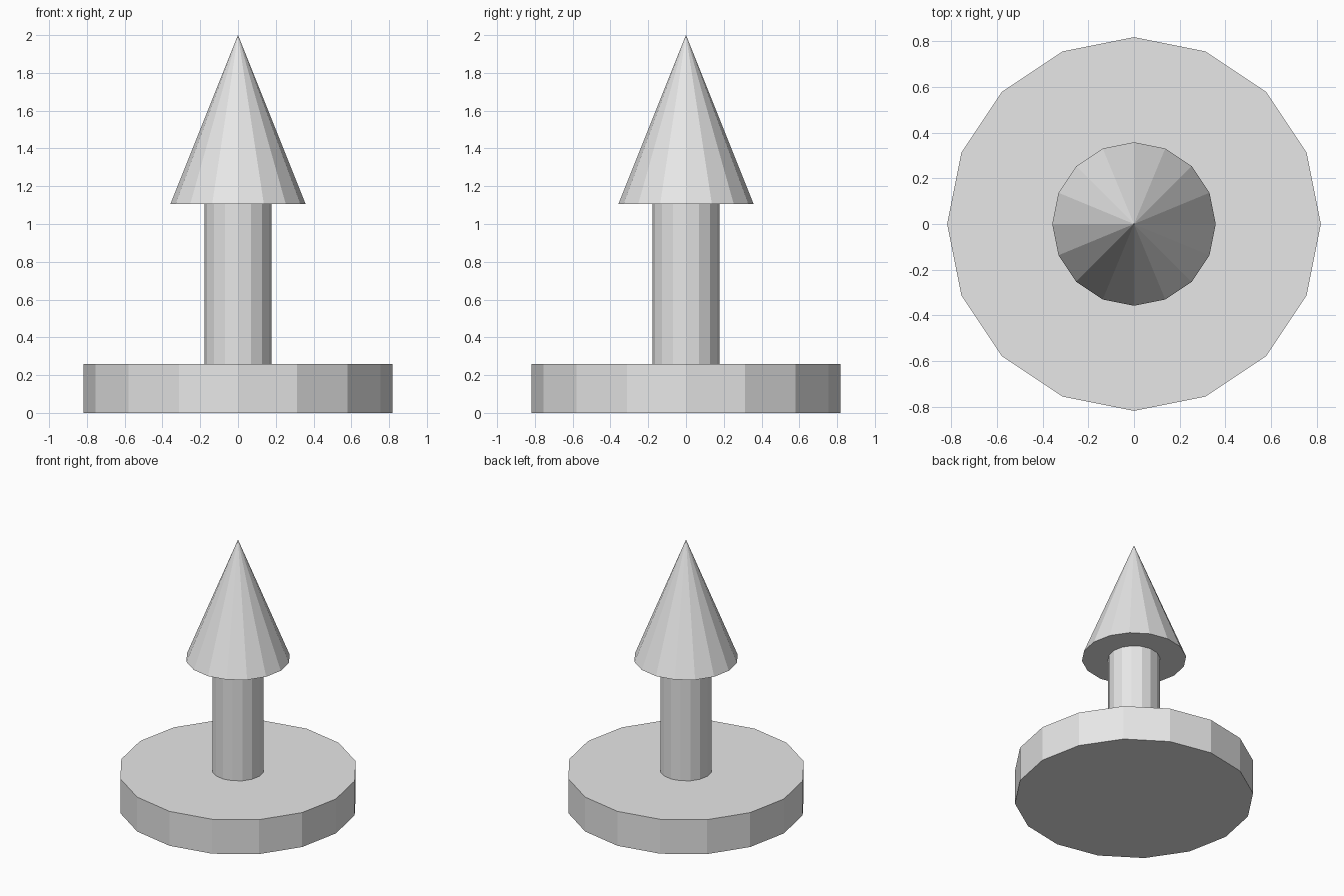
import bpy

if "Cube" in bpy.data.objects:
    bpy.data.objects.remove(bpy.data.objects["Cube"])

# One plain grey for every part
grey = bpy.data.materials.new("light_grey")
grey.diffuse_color = (0.8, 0.8, 0.8, 1.0)
grey.use_nodes = True
grey.node_tree.nodes["Principled BSDF"].inputs["Base Color"].default_value = grey.diffuse_color


def turned_part(name, r_bottom, r_top, z_bottom, z_top, sides=16):
    """Flat-faced cylinder or cone standing between two heights."""
    bpy.ops.mesh.primitive_cone_add(
        vertices=sides, radius1=r_bottom, radius2=r_top,
        depth=z_top - z_bottom, end_fill_type='NGON',
        location=(0, 0, (z_bottom + z_top) / 2))
    part = bpy.context.object
    part.name = name
    part.data.materials.append(grey)
    return part


# Round base, upright shaft and pointed tip
turned_part("base", 0.818, 0.818, 0.0, 0.26)
turned_part("shaft", 0.178, 0.178, 0.26, 1.105)
turned_part("cone_tip", 0.358, 0.0, 1.105, 2.0)
